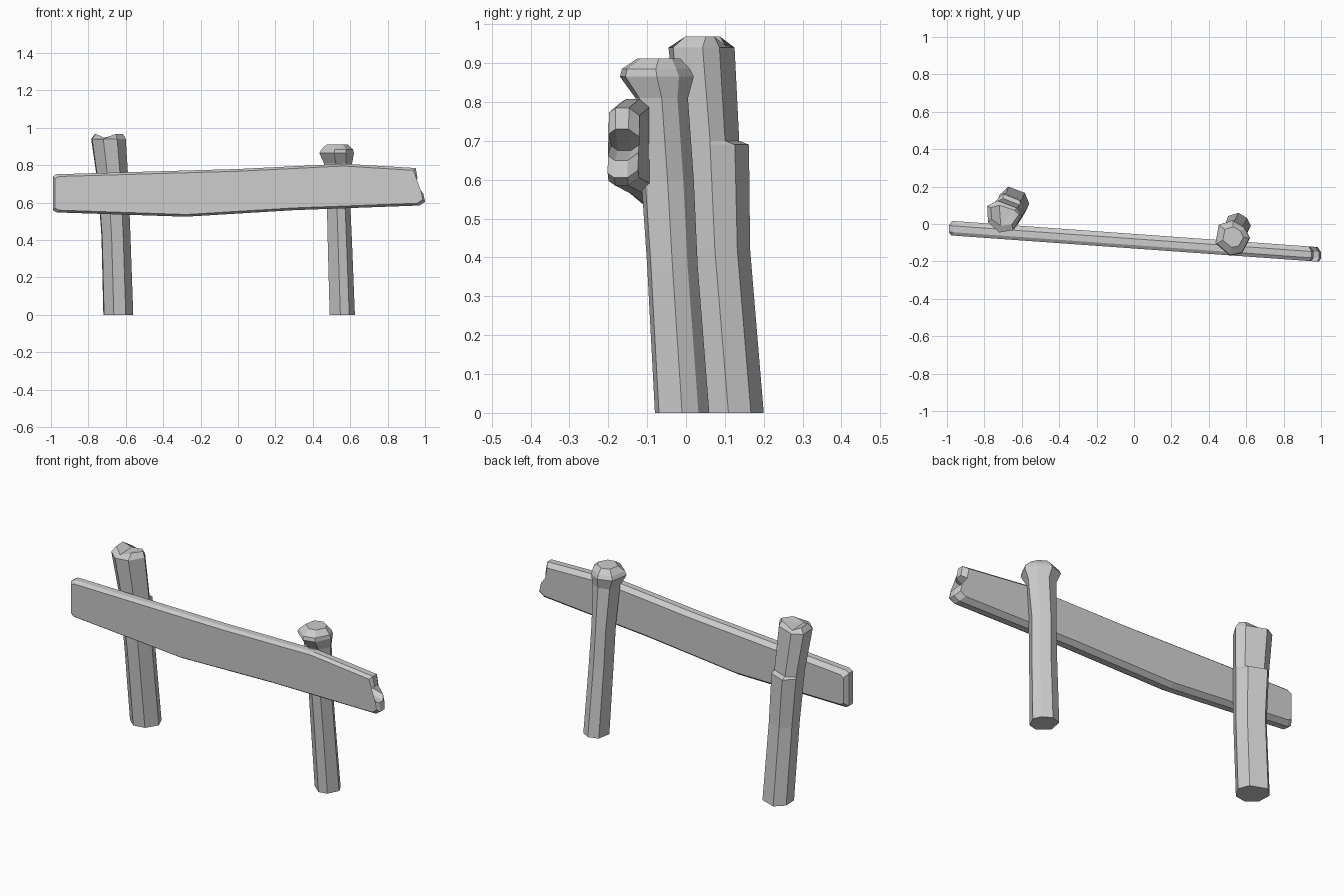
import bpy
import bmesh

if "Cube" in bpy.data.objects:
    bpy.data.objects.remove(bpy.data.objects["Cube"], do_unlink=True)

grey = bpy.data.materials.new("plain_grey")
grey.use_nodes = True
COLOUR = (0.6, 0.6, 0.6, 1)
grey.diffuse_color = COLOUR
grey.node_tree.nodes["Principled BSDF"].inputs["Base Color"].default_value = COLOUR


def loft(name, rings):
    """Skin a stack of equal-sized point rings and cap both ends."""
    bm = bmesh.new()
    loops = [[bm.verts.new(p) for p in ring] for ring in rings]
    for a, b in zip(loops, loops[1:]):
        for i in range(len(a)):
            j = (i + 1) % len(a)
            bm.faces.new((a[i], a[j], b[j], b[i]))
    bm.faces.new(loops[0][::-1])
    bm.faces.new(loops[-1])
    bmesh.ops.triangulate(bm, faces=[f for f in bm.faces if len(f.verts) > 4])
    bmesh.ops.recalc_face_normals(bm, faces=bm.faces[:])
    mesh = bpy.data.meshes.new(name)
    bm.to_mesh(mesh)
    bm.free()
    mesh.materials.append(grey)
    obj = bpy.data.objects.new(name, mesh)
    bpy.context.collection.objects.link(obj)
    return obj


def ring(section, x0, x1, y0, y1, z):
    """Fit a unit cross-section into a box at height z."""
    cx, cy, rx, ry = (x0 + x1) / 2, (y0 + y1) / 2, (x1 - x0) / 2, (y1 - y0) / 2
    return [[cx + u * rx, cy + v * ry, z] for u, v in section]


# Uneven seven-sided section of hewn timber
SECTION = [(-0.15, -1), (0.55, -0.85), (1, 0), (0.7, 0.6),
           (0.0, 1), (-0.8, 0.75), (-1, -0.3)]

# Post with a mushroomed head
loft("left_post", [ring(SECTION, *r) for r in (
    (0.49, 0.625, -0.08, 0.06, 0),
    (0.48, 0.61, -0.10, 0.03, 0.38),
    (0.475, 0.60, -0.115, 0.02, 0.6),
    (0.46, 0.61, -0.13, 0.005, 0.81),
    (0.435, 0.62, -0.17, 0.02, 0.865),
    (0.445, 0.615, -0.165, 0.01, 0.885),
    (0.475, 0.585, -0.125, -0.015, 0.912))])

# Thicker post, with a chipped back face and a dipped top
WIDE = [(-0.3, -1), (0.5, -0.88), (1, -0.1), (0.7, 0.6),
        (-0.4, 1), (-1, 0.45), (-0.95, -0.45)]
rings = [ring(WIDE, *r) for r in (
    (-0.72, -0.56, 0.035, 0.2, 0),
    (-0.73, -0.575, 0.0, 0.165, 0.42),
    (-0.75, -0.585, -0.02, 0.162, 0.69),
    (-0.75, -0.585, -0.02, 0.162, 0.70),
    (-0.785, -0.60, -0.045, 0.15, 0.94),
    (-0.765, -0.615, -0.01, 0.125, 0.968))]
for r in rings[3:]:
    for i in (3, 4):
        r[i][1] -= 0.025
for i in (0, 4):
    rings[-1][i][2] -= 0.022
loft("right_post", rings)

# Slanted plank with a split end
OUTLINE = [(-0.99, 0.56), (-0.99, 0.74), (-0.97, 0.752), (0.0, 0.78),
           (0.57, 0.808), (0.95, 0.785), (0.96, 0.73), (0.87, 0.675),
           (0.99, 0.65), (1.0, 0.605), (0.97, 0.585), (0.3, 0.56),
           (-0.28, 0.525), (-0.97, 0.548)]


def plank_layer(depth, inset, end):
    layer = []
    for x, z in OUTLINE:
        middle = 0.655 + 0.025 * x
        z += inset if z < middle else -inset
        x *= 1 - end
        layer.append((x, -0.131 - 0.0715 * x + depth, z))
    return layer


loft("plank", [plank_layer(0.0, 0.012, 0.012), plank_layer(0.018, 0.0, 0.0),
               plank_layer(0.052, 0.0, 0.0), plank_layer(0.078, 0.02, 0.018)])
